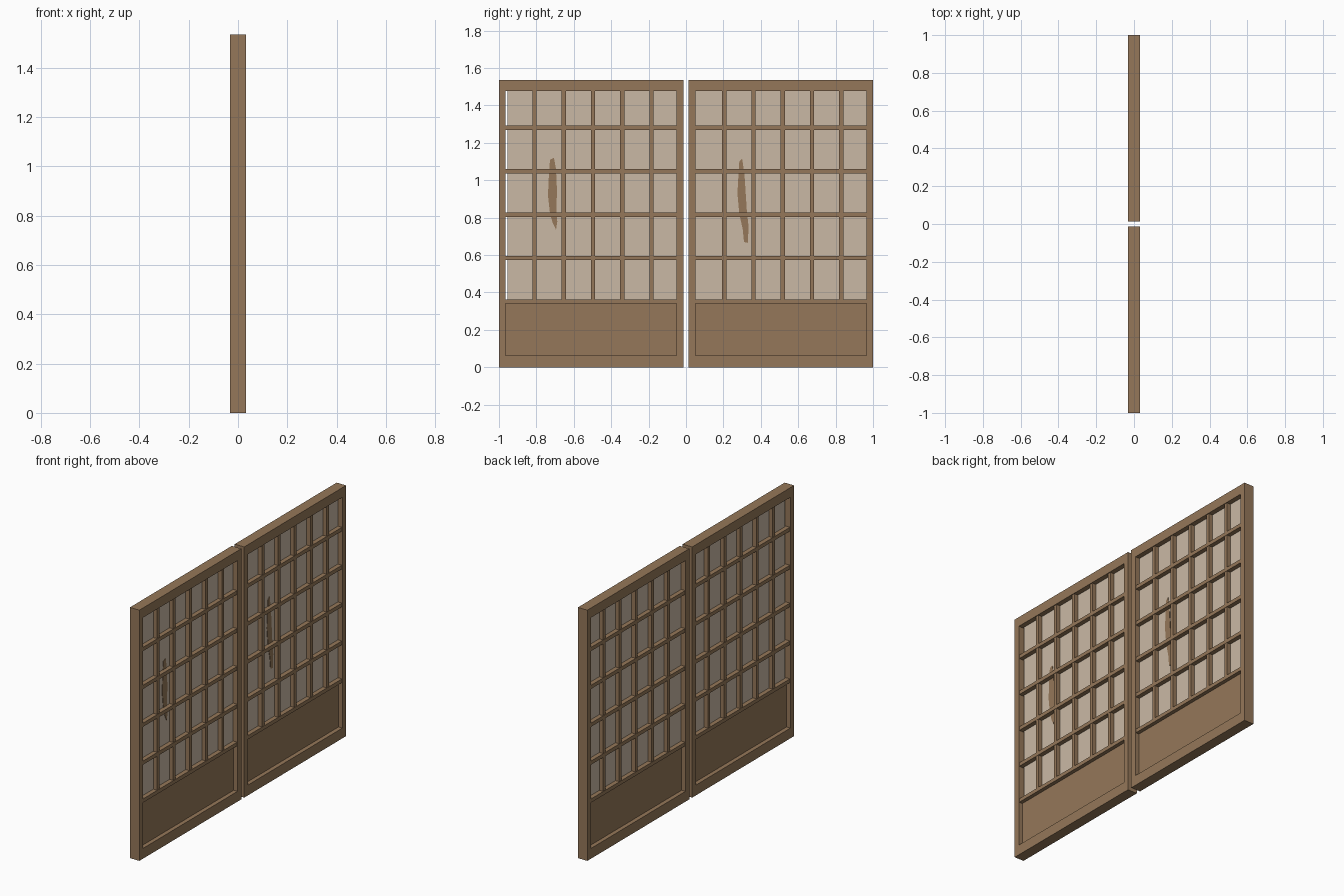
import bpy, bmesh

if "Cube" in bpy.data.objects:
    bpy.data.objects.remove(bpy.data.objects["Cube"])

def material(name, rgb):
    m = bpy.data.materials.new(name)
    m.diffuse_color = (*rgb, 1.0)
    m.use_nodes = True
    m.node_tree.nodes["Principled BSDF"].inputs["Base Color"].default_value = m.diffuse_color
    return m

WOOD = material("brown wood", (0.300, 0.186, 0.100))
PAPER = material("cream paper", (0.590, 0.485, 0.375))

def add_object(name, bm, mat):
    bmesh.ops.recalc_face_normals(bm, faces=bm.faces)
    me = bpy.data.meshes.new(name)
    bm.to_mesh(me)
    bm.free()
    me.materials.append(mat)
    ob = bpy.data.objects.new(name, me)
    bpy.context.collection.objects.link(ob)
    return ob

def box(bm, hx, y0, y1, z0, z1):
    """Box centred on x = 0 with half thickness hx."""
    vs = bmesh.ops.create_cube(bm, size=1)["verts"]
    for v in vs:
        v.co = (v.co.x * 2 * hx,
                y0 + (v.co.y + 0.5) * (y1 - y0),
                z0 + (v.co.z + 0.5) * (z1 - z0))

H, T = 1.535, 0.032                 # door height, half thickness
STILE, BAR = 0.036, 0.0115          # stile width, half bar width
BOTTOM, TOP = 0.063, 1.476          # edges of the frame opening
ROWS = [0.352 + i * 0.232 for i in range(5)]

def door(side, y0, y1, paper_gap):
    a, b = y0 + STILE, y1 - STILE

    # outer frame
    bm = bmesh.new()
    box(bm, T, y0, a, 0, H)
    box(bm, T, b, y1, 0, H)
    box(bm, T, a, b, 0, BOTTOM)
    box(bm, T, a, b, TOP, H)
    add_object(side + "_frame", bm, WOOD)

    # lattice bars
    bm = bmesh.new()
    for z in ROWS:
        box(bm, 0.029, a, b, z - BAR, z + BAR)
    first, step = y0 + 0.190, 0.1565
    for i in range(5):
        y = first + i * step
        box(bm, 0.027, y - BAR, y + BAR, ROWS[0], TOP)
    add_object(side + "_lattice", bm, WOOD)

    # solid lower panel
    bm = bmesh.new()
    box(bm, 0.006, a, b, BOTTOM, ROWS[0])
    add_object(side + "_lower_panel", bm, WOOD)

    # paper sheet behind the lattice
    bm = bmesh.new()
    box(bm, 0.002, a + paper_gap, b, ROWS[0], TOP)
    add_object(side + "_paper", bm, PAPER)

door("left_door", -1.0, -0.014, 0.009)
door("right_door", 0.014, 1.0, 0.0)

# dark torn patches on the +x side of the paper
def patch(name, outline):
    bm = bmesh.new()
    f = bm.faces.new([bm.verts.new((0.0015, y, z)) for y, z in outline])
    ext = bmesh.ops.extrude_face_region(bm, geom=[f])["geom"]
    for v in ext:
        if isinstance(v, bmesh.types.BMVert):
            v.co.x += 0.003
    add_object(name, bm, WOOD)

patch("left_tear", [(-.727, 1.11), (-.706, 1.12), (-.695, 1.06), (-.69, .95),
                    (-.693, .82), (-.688, .78), (-.695, .735), (-.712, .77),
                    (-.727, .82), (-.738, .92), (-.732, 1.05)])
patch("right_tear", [(.285, 1.1), (.30, 1.115), (.312, 1.04), (.318, .95),
                     (.325, .84), (.335, .75), (.33, .665), (.31, .67),
                     (.303, .74), (.285, .82), (.275, .93), (.28, 1.02)])
